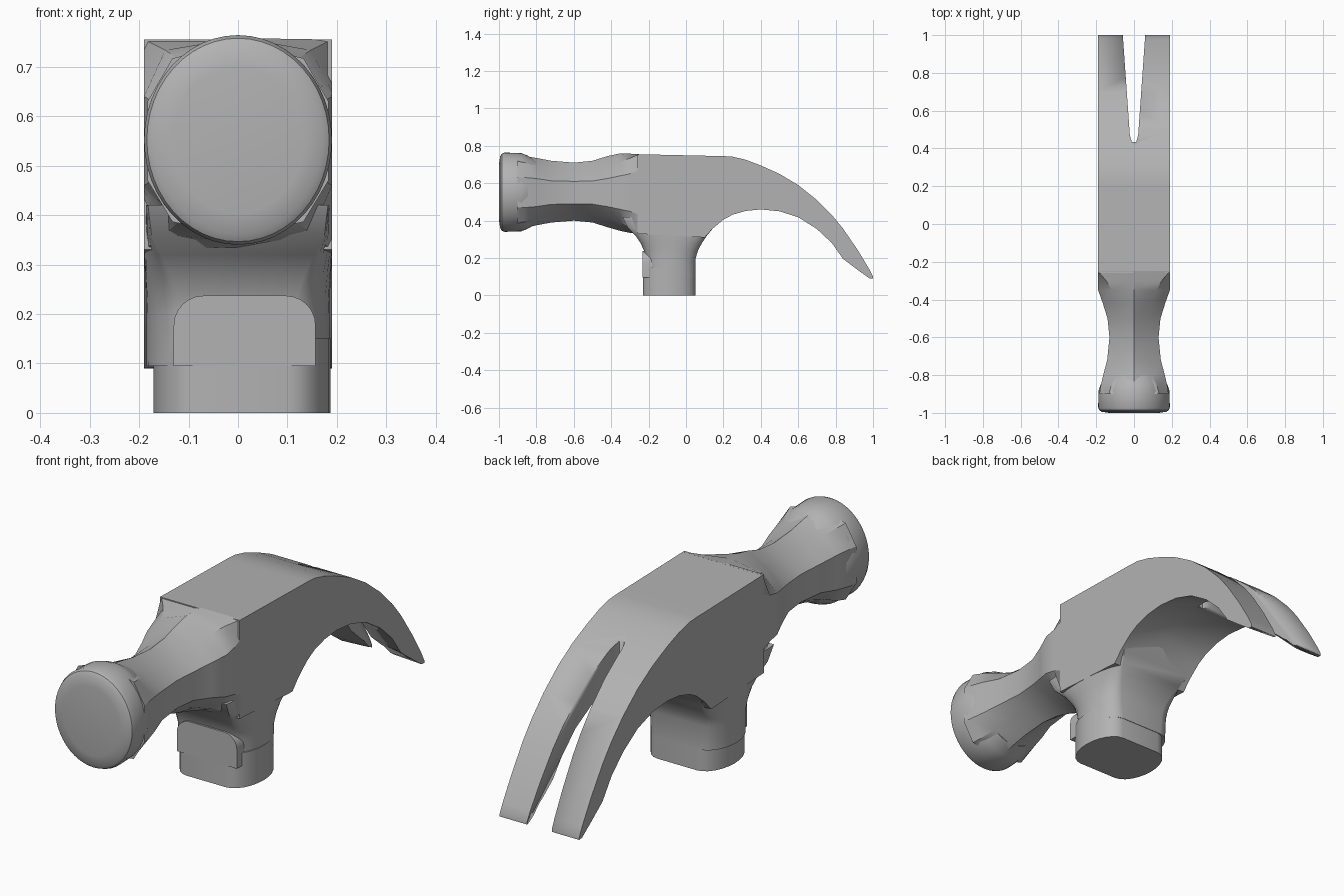
import bpy, bmesh, math

cube = bpy.data.objects.get("Cube")
if cube:
    bpy.data.objects.remove(cube, do_unlink=True)

steel = bpy.data.materials.new("grey_steel")
steel.use_nodes = True
steel.diffuse_color = (0.45, 0.45, 0.45, 1)
steel.node_tree.nodes["Principled BSDF"].inputs["Base Color"].default_value = steel.diffuse_color


def loft(name, rings, angle=30):
    """Skin a list of equal-length point rings and cap both ends."""
    bm = bmesh.new()
    rows = [[bm.verts.new(p) for p in ring] for ring in rings]
    n = len(rows[0])
    for a, b in zip(rows, rows[1:]):
        for i in range(n):
            j = (i + 1) % n
            bm.faces.new((a[i], a[j], b[j], b[i]))
    bm.faces.new(rows[0])
    bm.faces.new(rows[-1])
    bmesh.ops.recalc_face_normals(bm, faces=bm.faces)
    mesh = bpy.data.meshes.new(name)
    bm.to_mesh(mesh)
    bm.free()
    mesh.materials.append(steel)
    obj = bpy.data.objects.new(name, mesh)
    bpy.context.collection.objects.link(obj)
    bpy.ops.object.select_all(action='DESELECT')
    obj.select_set(True)
    bpy.context.view_layer.objects.active = obj
    bpy.ops.object.shade_smooth_by_angle(angle=math.radians(angle))
    return obj


def mirrored(half, y):
    """Close a right-hand (x, z) outline running from top centre to bottom centre."""
    return [(x, y, z) for x, z in half] + [(-x, y, z) for x, z in half[-2:0:-1]]


# Cheek and claw: y, top, bottom edge, hollow depth along the underside
claw_sections = [
    (-0.26, 0.755, 0.33, 0), (0.10, 0.747, 0.31, 0), (0.14, 0.746, 0.355, 0.02),
    (0.20, 0.745, 0.405, 0.04), (0.25, 0.742, 0.432, 0.05), (0.32, 0.725, 0.452, 0.05),
    (0.40, 0.695, 0.46, 0.05), (0.50, 0.65, 0.45, 0.05), (0.60, 0.59, 0.418, 0.05),
    (0.70, 0.51, 0.355, 0.05), (0.78, 0.43, 0.28, 0.04), (0.84, 0.357, 0.195, 0.04),
    (0.92, 0.24, 0.135, 0.03), (0.98, 0.14, 0.092, 0.01), (1.0, 0.10, 0.09, 0)]
claw = loft("claw_body", [
    mirrored([(0, t), (0.19, t), (0.19, b), (0, b + d)], y)
    for y, t, b, d in claw_sections])

# Nail slot cut through the claw
outline = [(-0.06, 1.01), (-0.022, 0.47), (-0.012, 0.435),
           (0.012, 0.435), (0.022, 0.47), (0.06, 1.01)]
cutter = loft("slot_cutter", [[(x, y, z) for x, y in outline] for z in (-0.2, 1)])
cutter.hide_render = True
slot = claw.modifiers.new("nail_slot", 'BOOLEAN')
slot.operation = 'DIFFERENCE'
slot.solver = 'EXACT'
slot.object = cutter
bpy.context.view_layer.objects.active = claw
bpy.ops.object.modifier_apply(modifier=slot.name)
bpy.data.objects.remove(cutter, do_unlink=True)

# Faceted neck: y, top, bottom, half width, half height of side facet, corner fullness
neck_sections = [
    (-0.90, 0.75, 0.355, 0.183, 0.08, 0.45), (-0.86, 0.745, 0.36, 0.177, 0.08, 0.38),
    (-0.80, 0.735, 0.375, 0.163, 0.075, 0.2), (-0.72, 0.72, 0.39, 0.142, 0.063, 0.05),
    (-0.60, 0.71, 0.40, 0.13, 0.06, 0), (-0.50, 0.72, 0.39, 0.14, 0.062, 0.05),
    (-0.42, 0.745, 0.365, 0.165, 0.075, 0.12), (-0.35, 0.76, 0.345, 0.19, 0.09, 0.25),
    (-0.30, 0.758, 0.335, 0.19, 0.10, 0.55), (-0.25, 0.755, 0.33, 0.19, 0.12, 1)]


def neck_ring(y, top, bottom, w, s, k):
    mid = 0.55
    cx = w * (0.5 + k / 2)
    corner = lambda end, side: (end + side) / 2 * (1 - k) + end * k
    return mirrored([(0, top), (cx, corner(top, mid + s)), (w, mid + s),
                     (w, mid - s), (cx, corner(bottom, mid - s)), (0, bottom)], y)


loft("neck", [neck_ring(*s) for s in neck_sections], 25)

# Striking face: oval disc with a softened front rim
face_sections = [(-1.0, 0.7), (-0.994, 0.9), (-0.985, 0.97), (-0.97, 1),
                 (-0.88, 0.985), (-0.85, 0.93), (-0.80, 0.8)]
turns = [math.tau * i / 48 for i in range(48)]
loft("striking_face", [
    [(0.19 * r * math.cos(a), y, 0.552 + 0.212 * r * math.sin(a)) for a in turns]
    for y, r in face_sections], 35)


def rounded_ring(z, y0, y1, flat, cap, cx=0.0):
    """Horizontal outline with straight front and back and elliptical ends."""
    ring = []
    for side, start in ((1, -90), (-1, 90)):
        for i in range(13):
            a = math.radians(start + 15 * i)
            ring.append((cx + side * flat + cap * math.cos(a),
                         (y0 + y1) / 2 + (y1 - y0) / 2 * math.sin(a), z))
    return ring


# Eye socket flaring up into the cheek
socket_sections = [(0.095, -0.215, 0.052, 0.10, 0.085), (0.20, -0.215, 0.052, 0.11, 0.075),
                   (0.24, -0.225, 0.064, 0.12, 0.066), (0.28, -0.243, 0.085, 0.135, 0.053),
                   (0.32, -0.27, 0.112, 0.155, 0.035), (0.36, -0.31, 0.145, 0.175, 0.015),
                   (0.42, -0.34, 0.18, 0.182, 0.006)]
loft("eye_socket", [rounded_ring(*s) for s in socket_sections], 35)

# Handle stub
loft("handle_stub", [rounded_ring(z, -0.23, 0.05, 0.095, 0.084, 0.008) for z in (0, 0.15)])

# Front lug with rounded upper corners
lug = [(-0.13, 0.095), (0.157, 0.095)]
for cx, start in ((0.097, 0), (-0.07, 90)):
    for i in range(7):
        a = math.radians(start + 15 * i)
        lug.append((cx + 0.06 * math.cos(a), 0.177 + 0.06 * math.sin(a)))
loft("front_lug", [[(x, y, z) for x, z in lug] for y in (-0.232, -0.14)])
